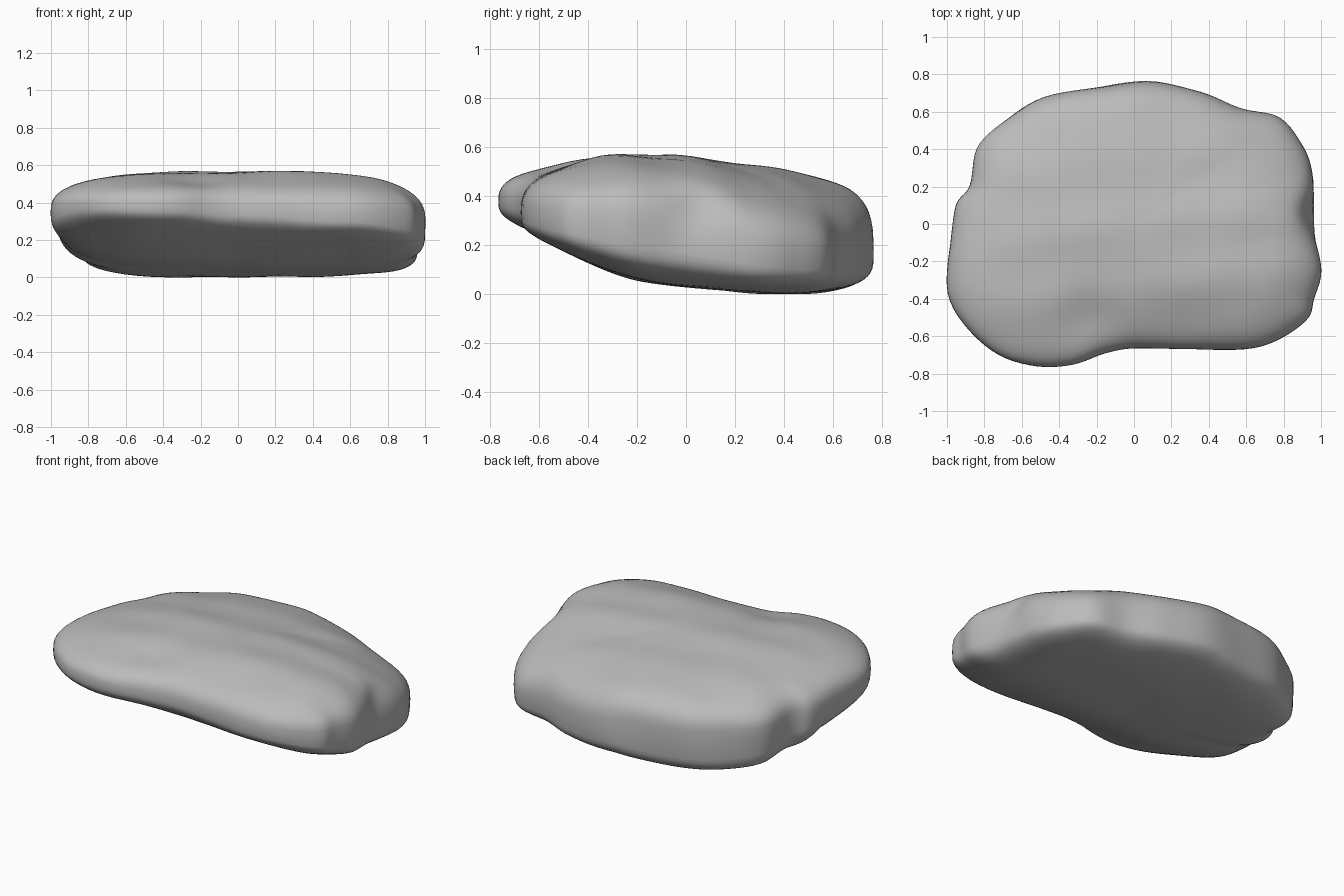
import bpy, bmesh
from math import sin, cos, pi, exp
from mathutils import Vector, noise
from mathutils.geometry import interpolate_bezier

cube = bpy.data.objects.get("Cube")
if cube:
    bpy.data.objects.remove(cube, do_unlink=True)

# Plan outline of the boulder at its widest, counter-clockwise
OUTLINE = [
    (1, -.25), (.97, -.05), (.96, .1), (.95, .28), (.9, .42), (.78, .57),
    (.57, .62), (.35, .71), (.07, .765), (-.2, .73), (-.48, .68), (-.68, .56),
    (-.84, .41), (-.88, .2), (-.95, .1), (-.98, -.1), (-1, -.37), (-.88, -.57),
    (-.72, -.7), (-.52, -.76), (-.32, -.75), (-.15, -.69), (0, -.66),
    (.25, -.665), (.5, -.67), (.72, -.64), (.92, -.52), (.96, -.4)]

# Side profiles: (y, z) of the upper and lower faces
TOP = [(-.8, .56), (-.25, .58), (0, .565), (.2, .545), (.4, .515), (.8, .52)]
BOTTOM = [(-.8, .26), (-.5, .175), (-.3, .085), (-.15, .04), (.1, .025), (.4, 0), (.8, 0)]
RINGS = 28


def smooth_loop(points, steps=5):
    """Round a closed outline with curve segments through its points."""
    pts = [Vector((x, y, 0)) for x, y in points]
    loop = []
    for i, p in enumerate(pts):
        before, q, after = pts[i - 1], pts[(i + 1) % len(pts)], pts[(i + 2) % len(pts)]
        loop += interpolate_bezier(p, p + (q - before) / 6, q - (after - p) / 6, q, steps + 1)[:-1]
    return loop


def soften(loop, reach=9):
    """Average a loop with its neighbours, so that notches fade inwards."""
    return [sum((loop[(i + k) % len(loop)] for k in range(-reach, reach + 1)), Vector())
            / (2 * reach + 1) for i in range(len(loop))]


def height(profile, y):
    """Smoothly blended height of a profile at y."""
    weights = [(exp(-((y - py) / .14) ** 2), pz) for py, pz in
               [(a[0] + (b[0] - a[0]) * t / 8, a[1] + (b[1] - a[1]) * t / 8)
                for a, b in zip(profile, profile[1:]) for t in range(8)]]
    return sum(w * z for w, z in weights) / sum(w for w, z in weights)


def bump(p, centre, radius):
    return exp(-((p - Vector(centre)).length / radius) ** 2)


def surface_point(edge, soft, phi, side):
    """Point between the rim and the pole of one face of the boulder."""
    s = min(sin(phi), 1)
    x, y, _ = soft.lerp(edge, s ** 6) * s
    back_left = max(0, edge.x) * max(0, edge.y)
    back_right = max(0, -edge.x) * max(0, edge.y)
    rim = .29 - .1 * edge.y - .03 * edge.x - .13 * back_left
    if side > 0:
        power = 2.6 + 1.2 * max(0, edge.y) + .5 * abs(edge.x) - 2.8 * back_left
        face = height(TOP, y) + .004 * cos(17 * y - 2 * x)
    else:
        power = 2.8 + 2.4 * max(0, edge.y, edge.x) + 5 * back_right
        face = height(BOTTOM, y)
    p = Vector((x, y, rim + (face - rim) * (1 - s ** power) ** (1 / power)))
    # Shallow hollows on the top and the left flank
    if side > 0:
        p.z -= .03 * bump(p, (-.22, -.47, .55), .17)
    p.x -= .035 * bump(p, (.95, .05, .36), .11)
    # Gentle weathering
    return p + noise.noise_vector(p * 3.5) * .008


# Boulder skin: rings from the top pole, over the rim, to the bottom pole
loop = smooth_loop(OUTLINE)
inner = soften(loop)
bm = bmesh.new()
rows = []
for k in range(1, 2 * RINGS):
    phi = k * pi / 2 / RINGS
    side = 1 if k <= RINGS else -1
    rows.append([bm.verts.new(surface_point(e, f, phi, side)) for e, f in zip(loop, inner)])
count = len(loop)
for upper, lower in zip(rows, rows[1:]):
    for i in range(count):
        j = (i + 1) % count
        bm.faces.new((upper[i], lower[i], lower[j], upper[j]))
for row, side in ((rows[0], 1), (rows[-1], -1)):
    pole = bm.verts.new(surface_point(Vector(), Vector(), 0, side))
    for i in range(count):
        bm.faces.new((pole, row[i], row[(i + 1) % count]))
bmesh.ops.recalc_face_normals(bm, faces=bm.faces)

# Rest the boulder on the ground, centred
low = Vector([min(v.co[a] for v in bm.verts) for a in range(3)])
high = Vector([max(v.co[a] for v in bm.verts) for a in range(3)])
middle = (low + high) / 2
bmesh.ops.translate(bm, verts=bm.verts, vec=(-middle.x, -middle.y, -low.z))

mesh = bpy.data.meshes.new("boulder")
bm.to_mesh(mesh)
bm.free()
boulder = bpy.data.objects.new("boulder", mesh)
bpy.context.collection.objects.link(boulder)

# Stone colour
stone = bpy.data.materials.new("grey stone")
stone.use_nodes = True
grey = (.5, .5, .5, 1)
stone.diffuse_color = grey
stone.node_tree.nodes["Principled BSDF"].inputs["Base Color"].default_value = grey
mesh.materials.append(stone)

bpy.context.view_layer.objects.active = boulder
boulder.select_set(True)
bpy.ops.object.shade_smooth_by_angle(angle=pi / 3)
